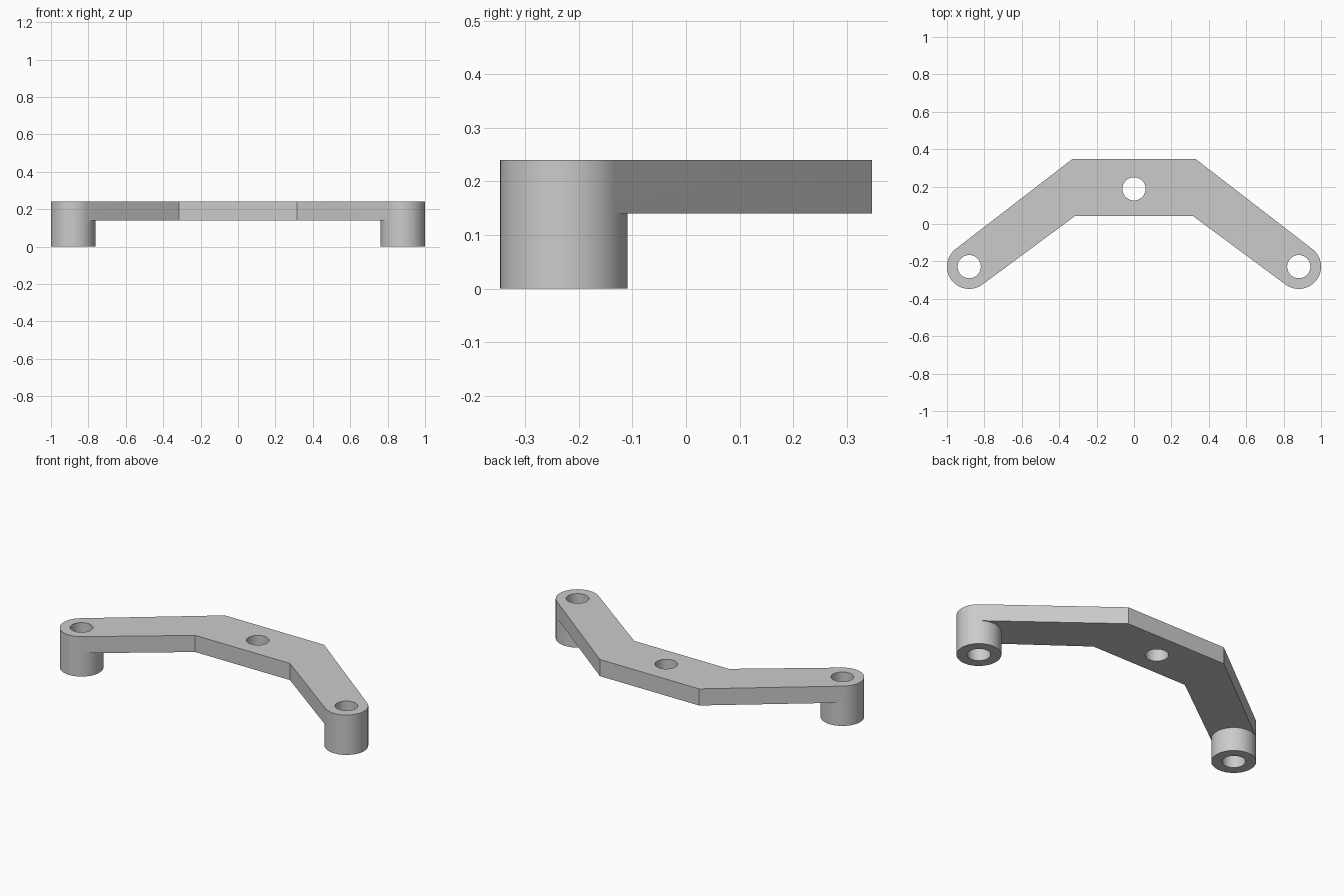
import bpy, bmesh
from math import cos, sin, pi, atan2, asin, hypot

cube = bpy.data.objects.get("Cube")
if cube:
    bpy.data.objects.remove(cube, do_unlink=True)

# Main dimensions
TOP, UNDERSIDE = 0.24, 0.14
POST, POST_R, HOLE_R = (0.881, -0.228), 0.119, 0.062
OUTER_CORNER, INNER_CORNER = (0.33, 0.347), (0.315, 0.043)
CENTRE_HOLE = (0, 0.188)


def arc(centre, r, a0, a1, n=32):
    return [(centre[0] + r * cos(a0 + (a1 - a0) * i / n),
             centre[1] + r * sin(a0 + (a1 - a0) * i / n)) for i in range(n + 1)]


def circle(centre, r):
    return arc(centre, r, 0, 2 * pi, 48)[:-1]


def mirror(points):
    return [(-x, y) for x, y in reversed(points)]


def tangent_angle(corner, side):
    """Angle on the post where a straight edge from the corner touches it."""
    dx, dy = POST[0] - corner[0], POST[1] - corner[1]
    return atan2(dy, dx) + side * (asin(POST_R / hypot(dx, dy)) + pi / 2)


bm = bmesh.new()


def fill(loops, z):
    edges = []
    for loop in loops:
        vs = [bm.verts.new((x, y, z)) for x, y in loop]
        edges += [bm.edges.new((vs[i - 1], vs[i])) for i in range(len(vs))]
    bmesh.ops.triangle_fill(bm, use_beauty=True, edges=edges, normal=(0, 0, 1))


def wall(points, z0, z1, closed=True):
    low = [bm.verts.new((x, y, z0)) for x, y in points]
    high = [bm.verts.new((x, y, z1)) for x, y in points]
    for i in range(0 if closed else 1, len(points)):
        bm.faces.new((low[i - 1], low[i], high[i], high[i - 1]))


def outline(post_arc):
    half = [OUTER_CORNER] + post_arc + [INNER_CORNER]
    return half + mirror(half)


# Rounded arm ends, and the post side facing under the arm
a_out = tangent_angle(OUTER_CORNER, 1)
a_in = tangent_angle(INNER_CORNER, -1)
end_arc = arc(POST, POST_R, a_out, a_in)
under_arc = arc(POST, POST_R, a_out, a_in + 2 * pi)
post_ring = end_arc + under_arc[-2:0:-1]
post_hole, centre_hole = circle(POST, HOLE_R), circle(CENTRE_HOLE, HOLE_R)

# Bent arm plate
fill([outline(end_arc), centre_hole, post_hole, mirror(post_hole)], TOP)
fill([outline(under_arc), centre_hole], UNDERSIDE)
wall(outline(end_arc), UNDERSIDE, TOP)
wall(centre_hole, UNDERSIDE, TOP)

# Hollow posts at both ends
for flip in (list, mirror):
    ring, hole = flip(post_ring), flip(post_hole)
    fill([ring, hole], 0)
    wall(ring, 0, UNDERSIDE)
    wall(hole, 0, TOP)

bmesh.ops.remove_doubles(bm, verts=bm.verts, dist=0.0001)
bmesh.ops.recalc_face_normals(bm, faces=bm.faces)
mesh = bpy.data.meshes.new("bracket")
bm.to_mesh(mesh)
bm.free()

# Plain grey material
grey = bpy.data.materials.new("light grey")
grey.use_nodes = True
colour = (0.6, 0.6, 0.6, 1)
grey.diffuse_color = colour
grey.node_tree.nodes["Principled BSDF"].inputs["Base Color"].default_value = colour
mesh.materials.append(grey)

bracket = bpy.data.objects.new("bracket", mesh)
bpy.context.collection.objects.link(bracket)
bpy.ops.object.select_all(action='DESELECT')
bracket.select_set(True)
bpy.context.view_layer.objects.active = bracket
bpy.ops.object.shade_smooth_by_angle()
